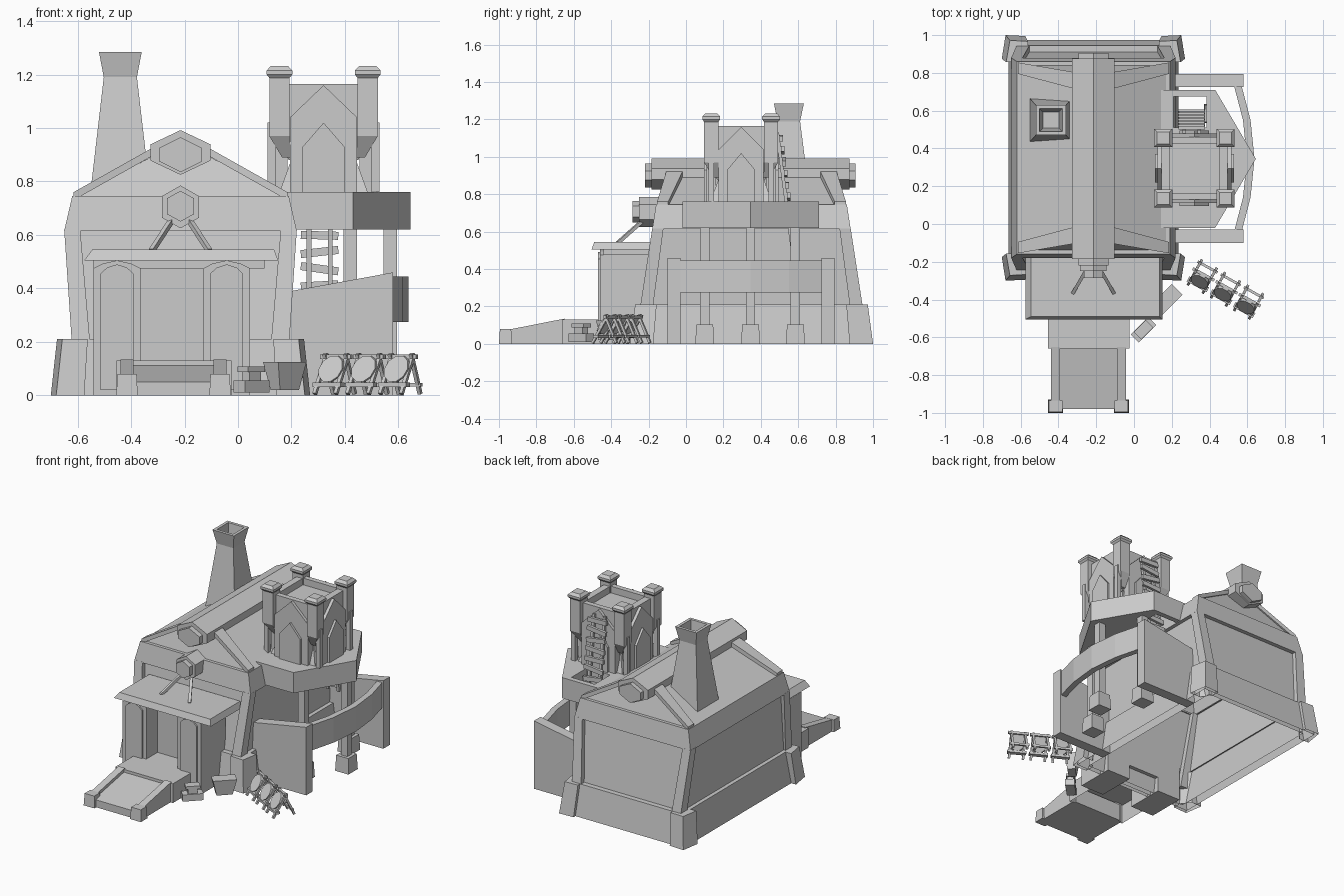
import bpy, bmesh
from math import radians, cos, sin, pi
from mathutils import Vector, Matrix

if "Cube" in bpy.data.objects:
    bpy.data.objects.remove(bpy.data.objects["Cube"])

CX, CY = -0.215, 0.35          # house centre
TX, TY = 0.32, 0.295           # watch tower centre


def loft(name, rings, bottom=True, top=True):
    """Skin a stack of equal-length vertex rings and cap the ends."""
    bm = bmesh.new()
    vs = [[bm.verts.new(p) for p in r] for r in rings]
    n = len(rings[0])
    for a, b in zip(vs, vs[1:]):
        for i in range(n):
            bm.faces.new((a[i], a[(i + 1) % n], b[(i + 1) % n], b[i]))
    low = bm.faces.new(vs[0][::-1])
    high = bm.faces.new(vs[-1])
    bmesh.ops.recalc_face_normals(bm, faces=bm.faces)
    drop = [f for f, keep in ((low, bottom), (high, top)) if not keep]
    bmesh.ops.delete(bm, geom=drop, context="FACES_ONLY")
    me = bpy.data.meshes.new(name)
    bm.to_mesh(me)
    bm.free()
    ob = bpy.data.objects.new(name, me)
    bpy.context.collection.objects.link(ob)
    return ob


def rect(x0, x1, y0, y1, z):
    return [(x0, y0, z), (x1, y0, z), (x1, y1, z), (x0, y1, z)]


def ctr(cx, cy, hx, hy, z):
    return rect(cx - hx, cx + hx, cy - hy, cy + hy, z)


def box(name, x0, x1, y0, y1, z0, z1, **kw):
    return loft(name, [rect(x0, x1, y0, y1, z) for z in (z0, z1)], **kw)


def frustum(name, cx, cy, sections, **kw):
    return loft(name, [ctr(cx, cy, hx, hy, z) for hx, hy, z in sections], **kw)


def prism_y(name, pts, y0, y1):
    return loft(name, [[(x, y, z) for x, z in pts] for y in (y0, y1)])


def prism_x(name, pts, x0, x1):
    return loft(name, [[(x, y, z) for y, z in pts] for x in (x0, x1)])


def prism_z(name, pts, z0, z1):
    return loft(name, [[(x, y, z) for x, y in pts] for z in (z0, z1)])


def bar(name, a, b, w, h=None):
    """Square bar from a to b."""
    a, b = Vector(a), Vector(b)
    h = h or w
    d = (b - a).normalized()
    s = d.cross(Vector((0, 0, 1)))
    s = s.normalized() if s.length > 0.01 else Vector((1, 0, 0))
    u = s.cross(d)
    q = [s * i * w / 2 + u * j * h / 2 for i, j in ((-1, -1), (1, -1), (1, 1), (-1, 1))]
    return loft(name, [[a + k for k in q], [b + k for k in q]])


def arch(c, w, z0, shoulder, apex):
    return [(c - w, z0), (c + w, z0), (c + w, shoulder), (c + w * .6, apex - .012),
            (c, apex), (c - w * .6, apex - .012), (c - w, shoulder)]


def cut(ob, cutter):
    m = ob.modifiers.new("cut", "BOOLEAN")
    m.object, m.operation, m.solver = cutter, "DIFFERENCE", "EXACT"
    cutter.hide_render = True
    cutter.hide_set(True)


# House shell, open underneath: walls, plinth, eave beam
frustum("house_wall", CX, CY, [(.385, .59, 0), (.41, .50, .63)], bottom=False, top=False)
frustum("plinth", CX, CY, [(.45, .625, 0), (.42, .595, .21), (.385, .555, .21)], bottom=False, top=False)
frustum("eave_beam", CX, CY, [(.40, .495, .615), (.435, .53, .615), (.405, .51, .745), (.38, .48, .745)],
        bottom=False, top=False)
for sx in (-1, 1):
    for sy in (-1, 1):
        def corner(hx, hy, w, z):
            return ctr(CX + sx * (hx - w / 2), CY + sy * (hy - w / 2), w / 2, w / 2, z)

        def foot(hx, hy, w, z):
            pts = ((hx - .02, hy), (hx, hy - w), (hx - w * .6, hy - w), (hx - w, hy - w * .5), (hx - w, hy - .005))
            return [(CX + sx * a, CY + sy * b, z) for a, b in pts]
        loft("corner_post", [corner(.40, .61, .07, .1), corner(.435, .53, .06, .62)])
        loft("corner_foot", [foot(.485, .65, .125, 0), foot(.462, .622, .115, .21)], bottom=False)
        # Sloping rafters along the gable edges
        rings = []
        for x, y, w, z in ((.40, .505, .06, .73), (.08, .45, .09, .91)):
            rings.append([(CX + sx * x, CY + sy * yy, zz) for yy, zz in
                          ((y, z), (y - w, z), (y - w, z + .03), (y, z + .03))])
        loft("rafter", rings)

# Roof and hexagonal ridge beam
loft("roof", [ctr(CX, CY, .395, .49, .74),
              [(CX, CY - .43, .95), (CX + .001, CY - .43, .95),
               (CX + .001, CY + .43, .95), (CX, CY + .43, .95)]], bottom=False)


def hexagon(w, z0, z1, side):
    m = (z0 + z1) / 2
    return [(CX, z0), (CX + w, m - side), (CX + w, m + side), (CX, z1), (CX - w, m + side), (CX - w, m - side)]


prism_y("ridge_beam", hexagon(.113, .825, .992, .03), CY - .535, CY + .525)
prism_y("ridge_beam_core", hexagon(.08, .835, .965, .025), CY - .57, CY + .555)

# Chimney, hollow at the mouth
ch = frustum("chimney", -.44, .55, [(.112, .115, .76), (.062, .06, 1.19), (.08, .08, 1.285)])
cut(ch, frustum("chimney_cutter", -.44, .55, [(.042, .042, 1.12), (.062, .062, 1.30)]))

# Porch: canopy, arched pillars, door, hanging beam with struts
loft("porch_canopy", [rect(-.575, .15, -.505, -.17, .505), rect(-.545, .135, -.49, -.17, .545)])
for c in (-.4525, -.0425):
    prism_y("porch_pillar", arch(c, .088, 0, .475, .505), -.46, -.2)
    prism_y("pillar_panel", arch(c, .062, .02, .455, .49), -.47, -.45)
box("door", -.38, -.12, -.34, -.2, .1, .51)
box("door_lintel", -.54, .1, -.44, -.2, .475, .51)
prism_y("sign_beam", hexagon(.07, .625, .785, .04), -.25, -.12)
prism_y("sign_beam_core", hexagon(.05, .65, .765, .03), -.285, -.2)
for s in (-1, 1):
    bar("sign_strut", (CX + s * .03, -.23, .66), (CX + s * .108, -.365, .54), .018)

# Ramp with side rails
box("porch_floor", -.455, -.025, -.66, -.3, 0, .13, bottom=False)
prism_x("ramp", [(-.98, 0), (-.64, 0), (-.64, .115), (-.98, .05)], -.42, -.06)
for x in (-.415, -.067):
    prism_x("ramp_rail", [(-.98, 0), (-.65, 0), (-.65, .135), (-.98, .07)], x - .024, x + .024)
    frustum("ramp_post", x, -.965, [(.04, .035, 0), (.036, .03, .08)])

# Tower platform, its posts and the lower guard wall
deck = prism_z("tower_platform", [(.1, -.02), (.43, -.02), (.645, .345), (.43, .71), (.1, .71)], .62, .76)
cut(deck, box("hatch_cutter", .21, .385, .51, .675, .5, .9))
for x, y in ((.42, .1), (.57, .345), (.42, .585)):
    box("platform_post", x - .025, x + .025, y - .025, y + .025, 0, .63)
    frustum("post_base", x, y, [(.05, .05, 0), (.045, .045, .105)])
for y in (-.1, .725):
    prism_y("guard_end", [(.17, 0), (.58, 0), (.58, .46), (.17, .385)], y, y + .07)
outer = [(.57, -.04), (.617, .14), (.638, .345), (.617, .55), (.57, .73)]
prism_z("guard_wall", outer + [(x - .04, y) for x, y in outer[::-1]], .275, .445)

# Watch tower body with parapet box
frustum("tower_base", TX, TY, [(.165, .165, .76), (.125, .125, .87), (.125, .125, 1.0)])
par = frustum("tower_parapet", TX, TY, [(.13, .13, .88), (.175, .165, .97), (.175, .165, 1.165)])
cut(par, box("parapet_cutter", TX - .13, TX + .13, TY - .13, TY + .13, 1.12, 1.3))
for sx in (-1, 1):
    for sy in (-1, 1):
        px, py = TX + sx * .165, TY + sy * .16
        loft("turret_post", [ctr(px - sx * .025, py - sy * .025, .015, .015, .89),
                             ctr(px, py, .038, .038, .97), ctr(px, py, .038, .038, 1.2)])
        frustum("turret_cap", px, py, [(.036, .036, 1.185), (.048, .048, 1.2), (.048, .048, 1.215), (.032, .032, 1.232)])
        box("turret_leg", px + sx * .015, px + sx * .045, py - .015, py + .015, .76, 1.02)


# Pointed arches on each face of the tower
def gable(c, w, s, a):
    return [(c - w, .76), (c + w, .76), (c + w, s), (c, a), (c - w, s)]


for s in (-1, 1):
    prism_y("arch_frame", gable(TX, .125, 1.04, 1.16), TY + s * .135, TY + s * .185)
    prism_y("arch_door", gable(TX, .078, .93, 1.02), TY + s * .18, TY + s * .2)
    prism_x("arch_frame_side", gable(TY, .12, 1.04, 1.16), TX + s * .135, TX + s * .195)
    prism_x("arch_door_side", gable(TY, .075, .93, 1.02), TX + s * .19, TX + s * .21)

# Ladder through the hatch, with crooked rungs
for x in (.265, .345):
    bar("ladder_rail", (x, .585, .38), (x, .488, 1.13), .018)
for i in range(12):
    t = (i + .5) / 12
    tilt = (.004, -.01, .008, -.002)[i % 4]
    y, z = .602 - .097 * t, .38 + .75 * t
    bar("ladder_rung", (.235, y, z - tilt), (.375, y, z + tilt), .018, .03)

# Stool and trough beside the porch
M = Matrix.Rotation(radians(45), 4, 'Z')
stool = [box("stool_foot", -.065, .065, -.03, .03, .01, .055), box("stool_stem", -.03, .03, -.02, .02, .05, .09),
         box("stool_top", -.045, .045, -.028, .028, .088, .108)]
for o in stool:
    o.matrix_world = Matrix.Translation((.05, -.56, 0)) @ M
trough = loft("trough", [ctr(0, 0, .05, .025, .02), ctr(0, 0, .075, .04, .125)])
trough.matrix_world = Matrix.Translation((.175, -.4, 0)) @ M

# Rack of three round shields on A-frames
R = Matrix.Translation((.49, -.335, 0)) @ Matrix.Rotation(radians(-29), 4, 'Z')
parts = []
for c in (-.14, 0, .14):
    disc = [[(c + .05 * cos(k * pi / 5), y + .03 * sin(k * pi / 5), .1 + .05 * sin(k * pi / 5))
             for k in range(10)] for y in (-.045, -.025)]
    parts.append(loft("round_shield", disc))
    for e in (-.045, .045):
        parts.append(bar("rack_leg_front", (c + e, -.085, .006), (c + e, .01, .155), .014))
        parts.append(bar("rack_leg_back", (c + e, .06, .006), (c + e, -.01, .155), .014))
    parts.append(bar("rack_shelf", (c - .06, -.06, .04), (c + .06, -.06, .04), .03, .016))
    parts.append(bar("rack_top", (c - .065, 0, .145), (c + .065, 0, .145), .016))
    parts.append(bar("rack_brace", (c - .06, .045, .04), (c + .06, .045, .04), .014))
for o in parts:
    o.matrix_world = R
